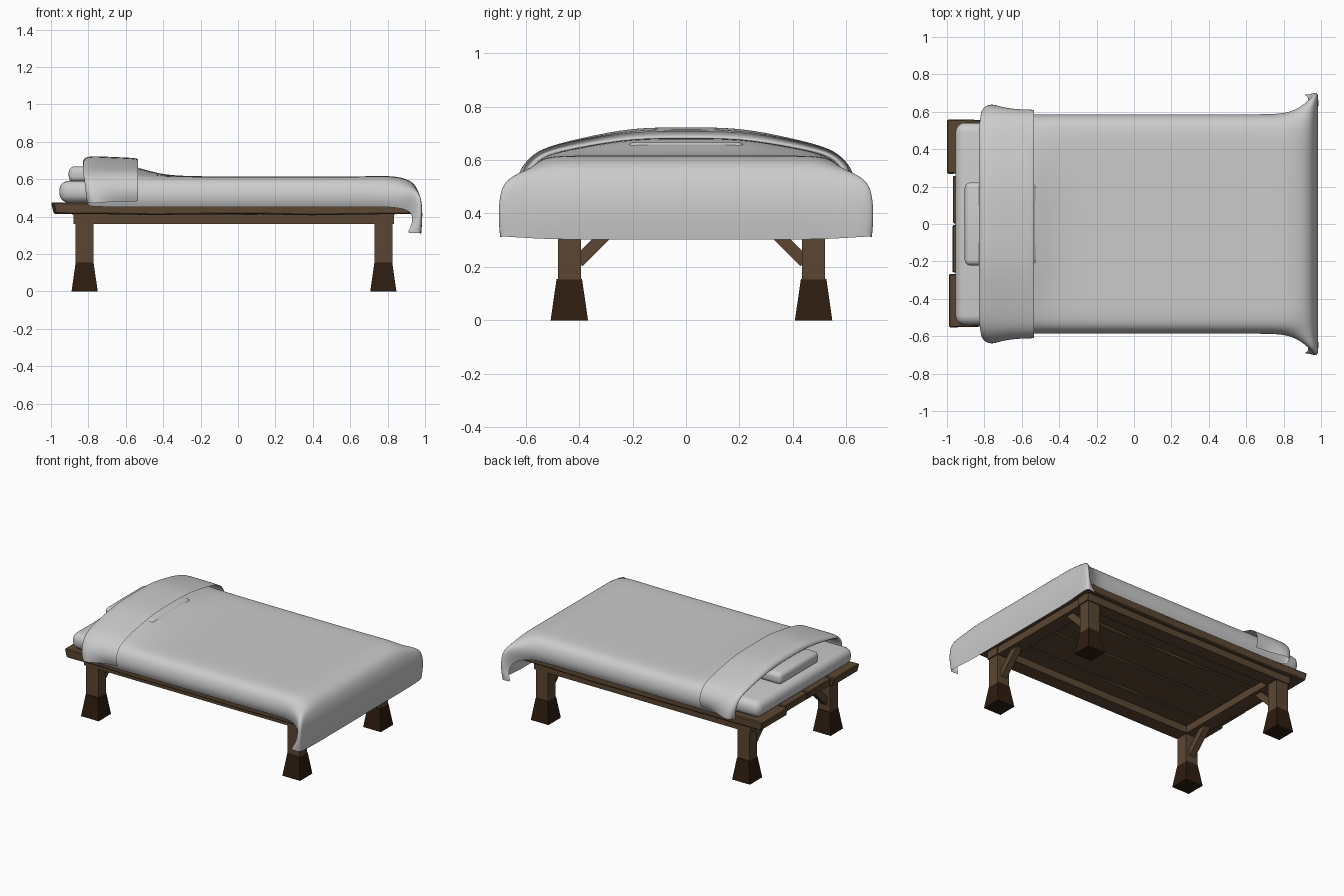
import bpy, bmesh, math, random
from mathutils import Matrix, Vector

if "Cube" in bpy.data.objects:
    bpy.data.objects.remove(bpy.data.objects["Cube"])

random.seed(4)


def material(name, rgb):
    m = bpy.data.materials.new(name)
    m.diffuse_color = (*rgb, 1)
    m.use_nodes = True
    m.node_tree.nodes["Principled BSDF"].inputs["Base Color"].default_value = m.diffuse_color
    return m


WOOD = material("wood", (0.105, 0.062, 0.032))
DARK = material("dark_wood", (0.027, 0.012, 0.005))


def finish(name, bm, mat=None):
    bmesh.ops.recalc_face_normals(bm, faces=bm.faces)
    me = bpy.data.meshes.new(name)
    bm.to_mesh(me)
    bm.free()
    ob = bpy.data.objects.new(name, me)
    bpy.context.collection.objects.link(ob)
    if mat:
        me.materials.append(mat)
    return ob


def box(name, x, y, z, mat=None, bevel=0.0, segs=1, top=1.0, rot=0.0):
    """Box from (min, max) ranges; top scales the upper face, rot turns about x."""
    bm = bmesh.new()
    bmesh.ops.create_cube(bm, size=1)
    size = Vector((x[1] - x[0], y[1] - y[0], z[1] - z[0]))
    for v in bm.verts:
        s = top if v.co.z > 0 else 1
        v.co = Vector((v.co.x * s * size.x, v.co.y * s * size.y, v.co.z * size.z))
    if bevel:
        bmesh.ops.bevel(bm, geom=bm.edges[:], offset=bevel, segments=segs,
                        profile=0.5, affect='EDGES')
    mid = Vector((sum(x) / 2, sum(y) / 2, sum(z) / 2))
    bm.transform(Matrix.Translation(mid) @ Matrix.Rotation(rot, 4, 'X'))
    return finish(name, bm, mat)


def smooth(ob, angle=40):
    bpy.ops.object.select_all(action='DESELECT')
    ob.select_set(True)
    bpy.context.view_layer.objects.active = ob
    bpy.ops.object.shade_smooth_by_angle(angle=math.radians(angle))


# Legs, dark flared feet and diagonal braces
for ex, lx in (("head", -0.82), ("foot", 0.777)):
    for ey, ly, s in (("front", -0.437, 1), ("back", 0.478, -1)):
        tag = f"{ex}_{ey}"
        box(tag + "_leg", (lx - .048, lx + .048), (ly - .043, ly + .043), (.15, .41), WOOD)
        box(tag + "_boot", (lx - .07, lx + .07), (ly - .07, ly + .07), (0, .155), DARK, top=.68)
        by, half = ly + s * .115, .115
        box(tag + "_brace", (lx - .022, lx + .022), (by - half, by + half), (.277, .323),
            WOOD, rot=s * math.radians(45))
    # Cross beam at each end
    box(ex + "_cross_beam", (lx - .05, lx + .05), (-.40, .44), (.36, .415), WOOD)

# Long side rails
for name, y in (("front_rail", -.437), ("back_rail", .478)):
    box(name, (-.88, .835), (y - .05, y + .05), (.36, .415), WOOD)

# Slightly warped bed planks
for i, (y0, y1, x0, x1) in enumerate(((-.553, -.266, -.99, .95), (-.26, -.005, -.972, .94),
                                      (.003, .258, -.97, .945), (.268, .56, -1.0, .95))):
    bm = bmesh.new()
    bmesh.ops.create_cube(bm, size=1)
    long_edges = [e for e in bm.edges if abs(e.verts[0].co.x - e.verts[1].co.x) > .5]
    bmesh.ops.subdivide_edges(bm, edges=long_edges, cuts=6, use_grid_fill=True)
    for v in bm.verts:
        end = abs(v.co.x) > .49
        inset = .015 if end and v.co.z < 0 else 0
        px = x0 + (v.co.x + .5) * (x1 - x0) - math.copysign(inset, v.co.x)
        py = y0 + (v.co.y + .5) * (y1 - y0)
        pz = .415 + (v.co.z + .5) * .06
        if not end:
            py -= math.copysign(random.uniform(0, .008), v.co.y)
            pz -= random.uniform(.001, .009)
        v.co = (px, py, pz)
    sharp = [e for e in bm.edges if e.calc_face_angle(0) > .8]
    bmesh.ops.bevel(bm, geom=sharp, offset=.006, segments=1, affect='EDGES')
    finish(f"plank_{i + 1}", bm, WOOD)

# Mattress and pillow
smooth(box("mattress", (-.955, .93), (-.54, .542), (.474, .592), bevel=.052, segs=5))
smooth(box("pillow", (-.905, -.52), (-.222, .222), (.585, .668), bevel=.03, segs=4))

# Blanket half profile from centre line to hem (y, z)
PROFILE = [(0, .615), (.2, .615), (.38, .615), (.5, .614), (.558, .597),
           (.586, .545), (.588, .49), (.57, .452)]


def body_row(x, bump=0.0, off=0.0, flare=0.0, hem=0.0):
    row = []
    for i, (y, z) in enumerate(PROFILE):
        lift = bump * max(0, min(1, (.57 - y) / .35))
        side = max(0, i - 3) / 4
        row.append((x + .03 * side * bool(flare), y + off * min(1, side * 2) + flare * side ** 2,
                    z + lift + off * (1 - side) + hem * side))
    return row


def foot_row(x, z, outer):
    return [(x, y, z) for y, _ in PROFILE[:4]] + outer


rows = [
    # Folded-back flap over the pillow
    body_row(-.535, .068, .024, 0, .03), body_row(-.545, .074, .025, 0, .03),
    body_row(-.68, .078, .026, .004, .03), body_row(-.785, .083, .027, .05, .02),
    body_row(-.825, .08, .02, .04, .02), body_row(-.835, .06, .006, .02, .02),
    # Main cover, settling down past the pillow
    body_row(-.81, .068), body_row(-.62, .068), body_row(-.52, .042), body_row(-.42, .014),
    body_row(-.3), body_row(0), body_row(.4), body_row(.7), body_row(.82, 0, .004),
    # Hanging foot end with flared corners
    foot_row(.905, .603, [(.90, .57, .58), (.90, .635, .54), (.905, .63, .48), (.90, .615, .44)]),
    foot_row(.958, .565, [(.962, .61, .555), (.98, .70, .54), (.955, .69, .47), (.935, .66, .41)]),
    foot_row(.985, .47, [(.985, .62, .45), (.99, .708, .45), (.96, .70, .40), (.93, .68, .36)]),
    foot_row(.985, .38, [(.985, .62, .37), (.985, .705, .37), (.955, .70, .35), (.915, .69, .33)]),
    foot_row(.975, .303, [(.98, .61, .309), (.98, .70, .315), (.95, .695, .312), (.905, .69, .31)]),
]
bm = bmesh.new()
grid = []
for r in rows:
    full = [(x, -y, z) for x, y, z in reversed(r[1:])] + r
    grid.append([bm.verts.new(p) for p in full])
for a, b in zip(grid, grid[1:]):
    for j in range(len(a) - 1):
        bm.faces.new((a[j], a[j + 1], b[j + 1], b[j]))
blanket = finish("blanket", bm)
sub = blanket.modifiers.new("soften", 'SUBSURF')
sub.levels = sub.render_levels = 2
for p in blanket.data.polygons:
    p.use_smooth = True
